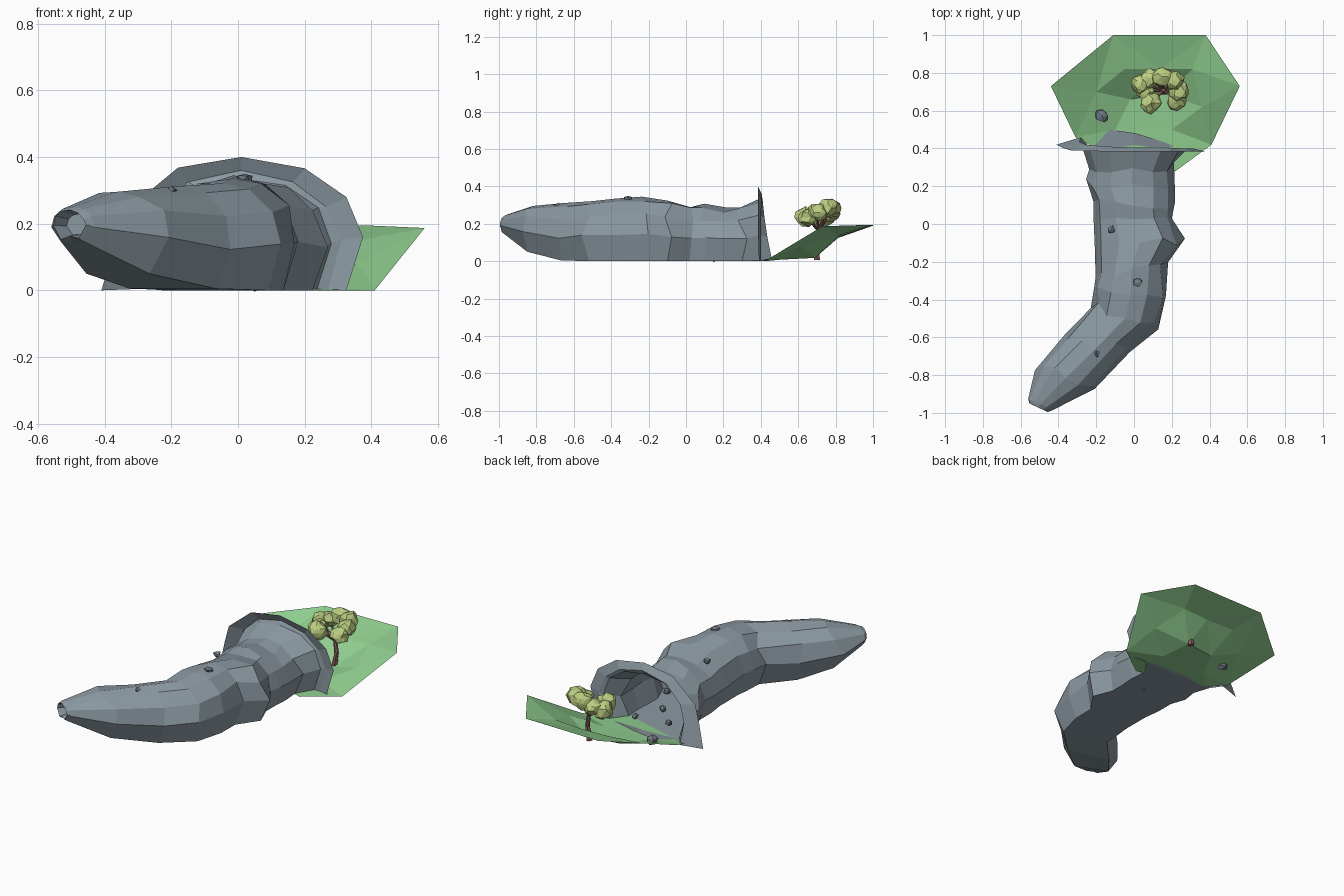
import bpy, bmesh, math, random
from mathutils import Vector, Matrix
from mathutils.geometry import delaunay_2d_cdt

if "Cube" in bpy.data.objects:
    bpy.data.objects.remove(bpy.data.objects["Cube"])

random.seed(7)


def material(name, rgb):
    m = bpy.data.materials.new(name)
    m.diffuse_color = (*rgb, 1)
    m.use_nodes = True
    m.node_tree.nodes["Principled BSDF"].inputs["Base Color"].default_value = m.diffuse_color
    return m


STONE = material("stone", (0.26, 0.32, 0.36))
GRASS = material("grass", (0.28, 0.62, 0.28))
LEAF = material("leaf", (0.50, 0.62, 0.22))
BARK = material("bark", (0.26, 0.12, 0.11))
ROCK = material("rock", (0.17, 0.20, 0.24))


def finish(name, bm, mat, recalc=False):
    if recalc:
        bmesh.ops.recalc_face_normals(bm, faces=bm.faces[:])
    me = bpy.data.meshes.new(name)
    bm.to_mesh(me)
    bm.free()
    me.materials.append(mat)
    ob = bpy.data.objects.new(name, me)
    bpy.context.collection.objects.link(ob)
    return ob


def bridge(bm, a, b, closed=True):
    n = len(a)
    for i in range(n if closed else n - 1):
        j = (i + 1) % n
        bm.faces.new((a[i], a[j], b[j], b[i]))


def blob(bm, c, r, sub=1, rough=0.2, squash=1.0):
    vs = bmesh.ops.create_icosphere(bm, subdivisions=sub, radius=r)["verts"]
    for v in vs:
        v.co *= 1 + random.uniform(-rough, rough)
        v.co.z *= squash
        v.co += Vector(c)


def limb(bm, a, b, r1, r2):
    a, b = Vector(a), Vector(b)
    d = b - a
    m = Matrix.Translation((a + b) / 2) @ d.to_track_quat("Z", "Y").to_matrix().to_4x4()
    bmesh.ops.create_cone(bm, cap_ends=True, segments=6, radius1=r1, radius2=r2,
                          depth=d.length, matrix=m)


# Tunnel: sections as left xy, right xy, bottom z, top z, floor width
SECTION = [(-.84, 0), (-1, .42), (-.86, .74), (-.5, .94), (0, 1),
           (.5, .94), (.86, .74), (1, .42), (.84, 0), (0, 0)]
RINGS = [
    ((-.27, .395), (.28, .395), 0, .335, 1),
    ((-.23, .30), (.21, .30), 0, .295, 1),
    ((-.245, .21), (.22, .20), 0, .288, 1),
    ((-.21, .12), (.21, .10), 0, .302, 1),
    ((-.21, .01), (.21, .02), 0, .298, 1),
    ((-.20, -.09), (.26, -.10), 0, .325, 1),
    ((-.20, -.26), (.175, -.22), 0, .34, .95),
    ((-.21, -.34), (.175, -.36), 0, .345, .95),
    ((-.22, -.44), (.135, -.53), .0, .318, .9),
    ((-.37, -.60), (-.02, -.68), .005, .308, .88),
    ((-.51, -.75), (-.21, -.87), .05, .302, .75),
    ((-.56, -.925), (-.43, -.985), .145, .25, .65),
]
bm = bmesh.new()
loops = []
for k, (l, r, lo, hi, foot) in enumerate(RINGS):
    L, R = Vector(l), Vector(r)
    mid, half = (L + R) / 2, (R - L) / 2
    along = Vector((-half.y, half.x)).normalized()
    loop = []
    for u, w in SECTION:
        p = mid + half * u * (foot if w == 0 else 1)
        z = lo + (hi - lo) * w
        if 0 < k < len(RINGS) - 1 and w > 0:
            p += along * random.uniform(-.03, .03)
            if w < 1:
                p += half.normalized() * random.uniform(-.010, .010)
            z += random.uniform(-.010, .006)
        loop.append(bm.verts.new((p.x, p.y, z)))
    loops.append(loop)
for a, b in zip(loops, loops[1:]):
    bridge(bm, a, b)
# Recessed tip
c = sum((v.co for v in loops[-1]), Vector()) / len(SECTION)
rim = [bm.verts.new(c.lerp(v.co, .75) + Vector((-.01, -.018, random.uniform(-.008, .008))))
       for v in loops[-1]]
pit = [bm.verts.new(c.lerp(v.co, .6) + Vector((.02, .03, 0))) for v in loops[-1]]
bridge(bm, loops[-1], rim)
bridge(bm, rim, pit)
bm.faces.new(pit)
# Flared collar around the mouth
OUTER = [(-.41, .42, 0), (-.37, .40, .13), (-.335, .39, .24), (-.18, .385, .368),
         (.01, .385, .40), (.20, .385, .366), (.325, .385, .28), (.375, .385, .16), (.325, .39, 0)]
LIP = [(-.28, .46, .005), (-.29, .435, .13), (-.255, .42, .23), (-.15, .41, .325),
       (.01, .405, .36), (.165, .405, .325), (.265, .40, .25), (.31, .40, .15), (.27, .40, 0)]
outer = [bm.verts.new(p) for p in OUTER]
lip = [bm.verts.new(p) for p in LIP]
bridge(bm, loops[0][:9], lip, False)
bridge(bm, lip, outer, False)
# Floor tongue running out of the mouth
tongue = [bm.verts.new(p) for p in ((-.13, .50, .015), (.01, .48, .018), (.17, .43, .012))]
f0 = [loops[0][0], loops[0][9], loops[0][8]]
bridge(bm, f0, tongue, False)
finish("cave_tunnel", bm, STONE, True)

# Grass: flat hollow by the mouth rising over a bank to the far edge
PTS = [(-.44, .73, .15), (-.11, 1, .19), (.38, 1, .195), (.56, .73, .187), (.41, .42, 0),
       (.22, .28, 0), (-.2, .40, 0), (-.31, .46, .02),
       (-.05, .82, .135), (.14, .82, .13), (.31, .82, .14), (.36, .62, .08), (.2, .5, .008),
       (-.1, .5, .008), (-.02, .66, .02), (.17, .69, .018), (-.2, .7, .085)]
vs, _, faces, *_ = delaunay_2d_cdt([Vector(p[:2]) for p in PTS], [], [], 0, 1e-5)
bm = bmesh.new()
gv = [bm.verts.new((v.x, v.y, min(PTS, key=lambda p: (p[0] - v.x) ** 2 + (p[1] - v.y) ** 2)[2]))
      for v in vs]
for f in faces:
    bm.faces.new([gv[i] for i in f])
for f in bm.faces:
    f.normal_update()
    if f.normal.z < 0:
        f.normal_flip()
finish("grass_slope", bm, GRASS)

# Tree: leaning trunk with branches ending in leaf clumps
CLUMPS = [(.04, .74, .24, .056), (.085, .77, .255, .05), (.09, .64, .235, .057),
          (.15, .78, .285, .057), (.215, .76, .285, .052), (.24, .70, .26, .053),
          (.23, .655, .235, .053), (.06, .70, .235, .045)]
trunk, leaves = bmesh.new(), bmesh.new()
limb(trunk, (.16, .70, .008), (.175, .70, .10), .018, .013)
limb(trunk, (.175, .70, .09), (.155, .71, .19), .013, .010)
for x, y, z, r in CLUMPS:
    limb(trunk, (.158, .708, .165), (x, y, z), .009, .004)
    blob(leaves, (x, y, z), r, 2, .17, .9)
finish("tree_trunk", trunk, BARK)
finish("tree_leaves", leaves, LEAF)

# Loose rocks outside, on and inside the tunnel
ROCKS = [(-.17, .575, .05, .036), (-.12, -.03, .288, .022), (.02, -.31, .334, .024),
         (-.20, -.68, .292, .024), (-.12, .03, .025, .025), (.05, .15, .02, .025),
         (-.08, .28, .02, .022), (.12, .32, .02, .02), (-.18, .15, .03, .025),
         (-.10, -.42, .022, .022), (.16, -.05, .022, .024), (-.27, -.62, .022, .022)]
bm = bmesh.new()
for x, y, z, r in ROCKS:
    blob(bm, (x, y, z), r, 1, .25, .8)
finish("rocks", bm, ROCK)
